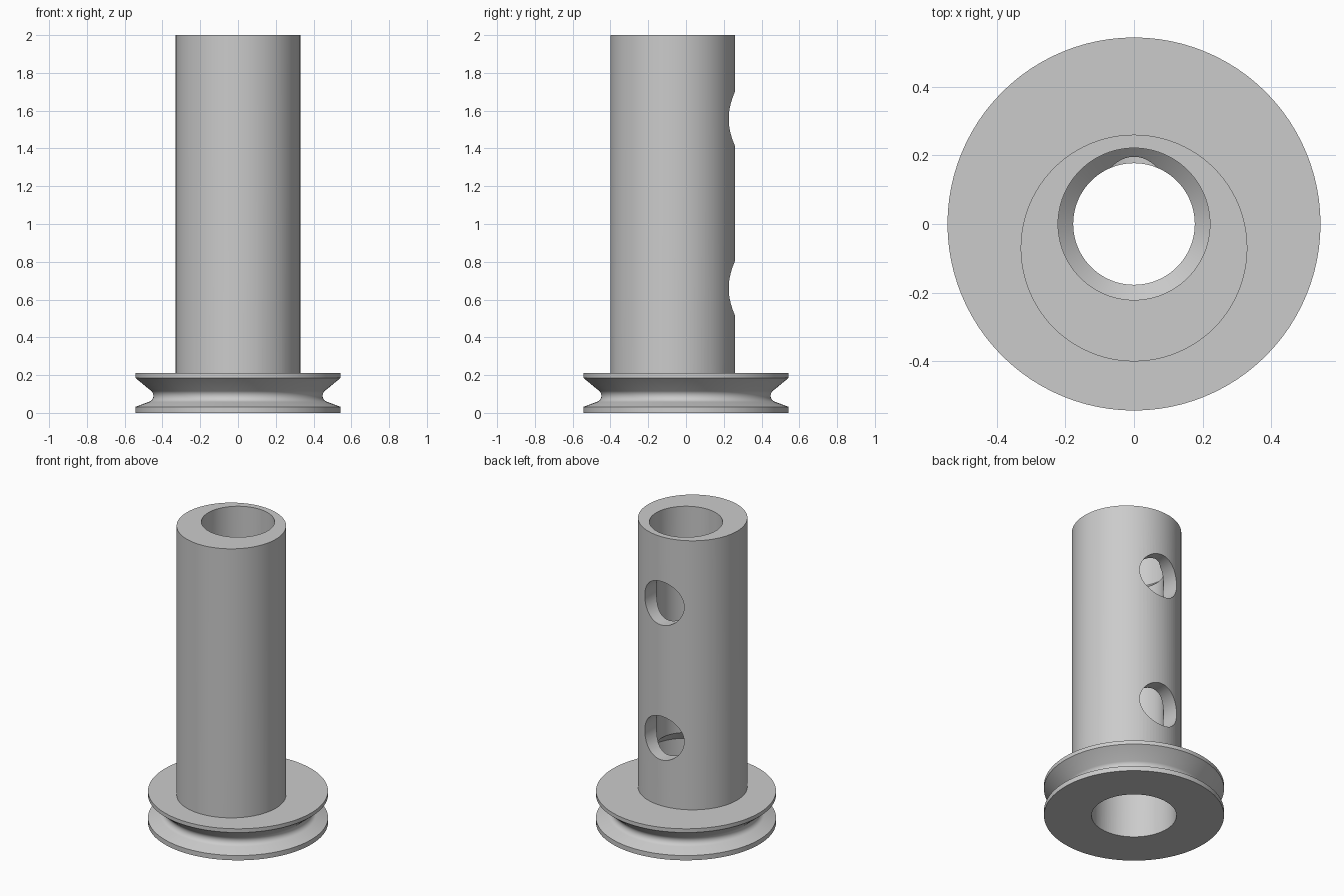
import bpy
import bmesh
import math
from mathutils import Matrix, Vector

cube = bpy.data.objects.get("Cube")
if cube:
    bpy.data.objects.remove(cube, do_unlink=True)

# Single plain grey material
grey = bpy.data.materials.new("plain_grey")
grey.use_nodes = True
colour = (0.6, 0.6, 0.6, 1)
grey.diffuse_color = colour
grey.node_tree.nodes["Principled BSDF"].inputs["Base Color"].default_value = colour

SEGMENTS = 96


def lathe(name, profile, matrix=Matrix()):
    """Spin a (radius, height) profile that starts and ends on the axis."""
    bm = bmesh.new()
    verts = [bm.verts.new((r, 0, z)) for r, z in profile]
    edges = [bm.edges.new(pair) for pair in zip(verts, verts[1:])]
    bmesh.ops.spin(bm, geom=verts + edges, cent=(0, 0, 0), axis=(0, 0, 1),
                   angle=math.tau, steps=SEGMENTS, use_duplicate=False)
    bmesh.ops.remove_doubles(bm, verts=bm.verts, dist=0.0002)
    bmesh.ops.transform(bm, matrix=matrix, verts=bm.verts)
    bmesh.ops.recalc_face_normals(bm, faces=bm.faces)
    mesh = bpy.data.meshes.new(name)
    bm.to_mesh(mesh)
    bm.free()
    mesh.materials.append(grey)
    obj = bpy.data.objects.new(name, mesh)
    bpy.context.collection.objects.link(obj)
    return obj


def cylinder(name, radius, low, high, matrix=Matrix()):
    return lathe(name, [(0, low), (radius, low), (radius, high), (0, high)], matrix)


def combine(target, tool, operation):
    """Apply a boolean and discard the tool."""
    tool.hide_render = True
    mod = target.modifiers.new("cut", 'BOOLEAN')
    mod.operation = operation
    mod.solver = 'EXACT'
    mod.object = tool
    bpy.ops.object.select_all(action='DESELECT')
    bpy.context.view_layer.objects.active = target
    target.select_set(True)
    bpy.ops.object.modifier_apply(modifier=mod.name)
    bpy.data.objects.remove(tool, do_unlink=True)


# Pulley flange: rounded groove floor with a straight upper flank
RIM = 0.543
center, round_r = Vector((0.482, 0.091)), 0.034
groove = []
for i in range(13):
    a = math.radians(255 - i * 120 / 12)
    groove.append((center.x + round_r * math.cos(a), center.y + round_r * math.sin(a)))
body = lathe("flanged_tube", [(0, 0), (RIM, 0), (RIM, 0.032)] + groove
             + [(RIM, 0.185), (RIM, 0.21), (0, 0.21)])

# Tube set off-centre towards the front
tube = cylinder("tube", 0.33, 0.1, 2, Matrix.Translation((0, -0.07, 0)))
combine(body, tube, 'UNION')

# Stepped bore: wide socket below, narrow middle, medium socket above
bore = lathe("bore_cutter", [(0, -0.1), (0.256, -0.1), (0.256, 0.44), (0.177, 0.515),
                             (0.177, 1.685), (0.221, 1.725), (0.221, 2.1), (0, 2.1)])
combine(body, bore, 'DIFFERENCE')

# Two round side holes through the back wall
for height in (0.66, 1.557):
    aim = Matrix.Translation((0, 0, height)) @ Matrix.Rotation(-math.pi / 2, 4, 'X')
    combine(body, cylinder("hole_cutter", 0.145, 0.03, 0.5, aim), 'DIFFERENCE')

bpy.ops.object.select_all(action='DESELECT')
body.select_set(True)
bpy.context.view_layer.objects.active = body
bpy.ops.object.shade_smooth_by_angle(angle=math.radians(25))
